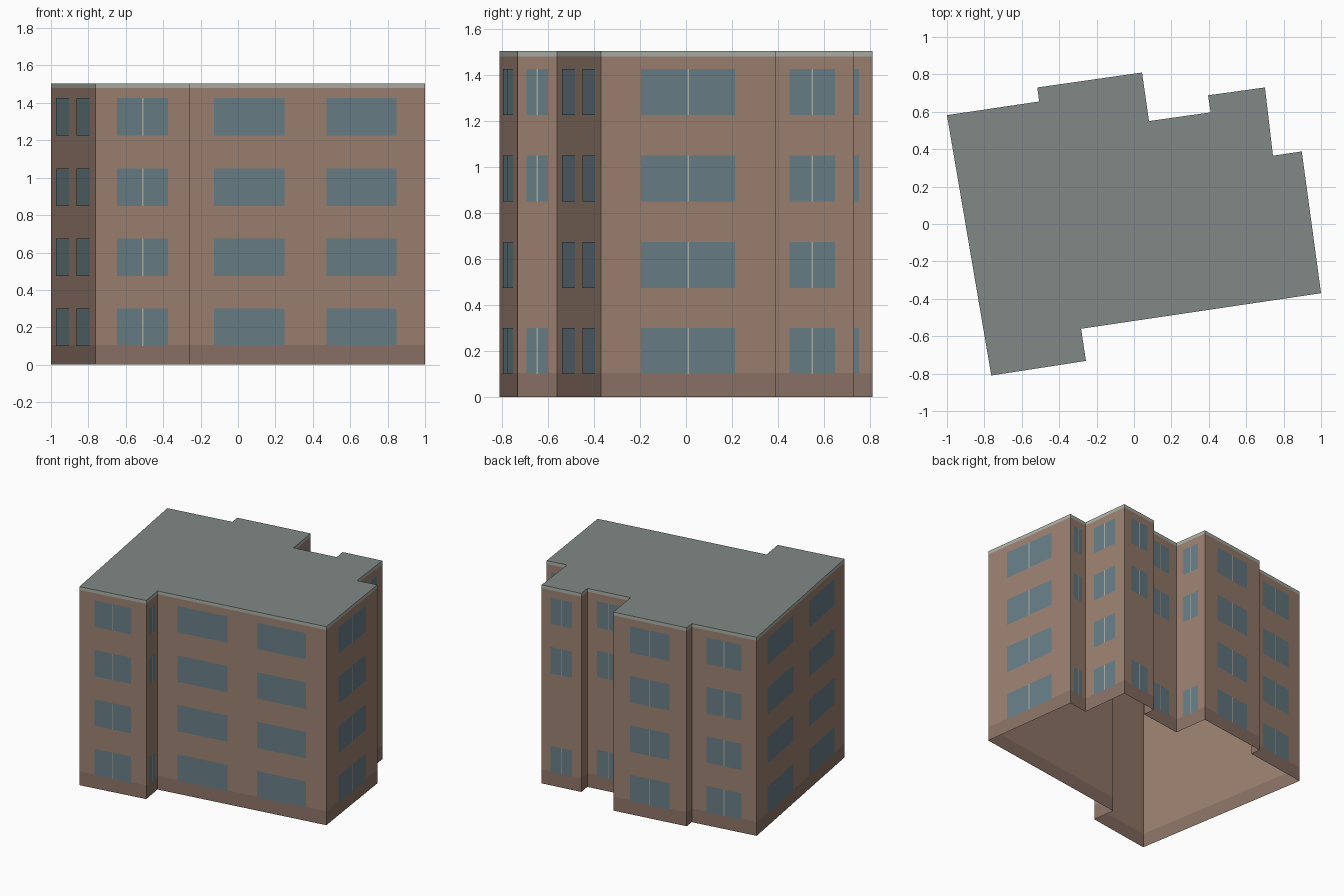
import bpy
from mathutils import Vector

if "Cube" in bpy.data.objects:
    bpy.data.objects.remove(bpy.data.objects["Cube"])

HEIGHT, PLINTH, TRIM = 1.505, 0.105, 1.48
LEVELS = [0.10, 0.475, 0.85, 1.225]
WIN_H = 0.2

# Footprint, counter-clockwise from the front left corner
PLAN = [Vector(p) for p in [
    (-0.763, -0.81), (-0.257, -0.732), (-0.283, -0.56), (1.0, -0.37),
    (0.897, 0.388), (0.743, 0.365), (0.70, 0.73), (0.396, 0.688),
    (0.41, 0.597), (0.08, 0.55), (0.043, 0.81), (-0.517, 0.73),
    (-0.507, 0.655), (-1.0, 0.582)]]
EDGES = [(PLAN[i], PLAN[(i + 1) % len(PLAN)]) for i in range(len(PLAN))]


def material(name, rgb):
    m = bpy.data.materials.new(name)
    m.diffuse_color = (*rgb, 1)
    m.use_nodes = True
    m.node_tree.nodes["Principled BSDF"].inputs["Base Color"].default_value = m.diffuse_color
    return m


def build(name, polys, mat):
    verts, faces = [], []
    for poly in polys:
        faces.append(range(len(verts), len(verts) + len(poly)))
        verts += poly
    mesh = bpy.data.meshes.new(name)
    mesh.from_pydata(verts, [], [list(f) for f in faces])
    mesh.materials.append(mat)
    ob = bpy.data.objects.new(name, mesh)
    bpy.context.collection.objects.link(ob)
    return ob


def panel(a, b, f0, f1, z0, z1, out=0.0):
    """Upright rectangle on wall a-b between two fractions of its length."""
    d = (b - a).normalized()
    shift = Vector((d.y, -d.x)) * out
    p, q = a.lerp(b, f0) + shift, a.lerp(b, f1) + shift
    return [(p.x, p.y, z0), (q.x, q.y, z0), (q.x, q.y, z1), (p.x, p.y, z1)]


def band(z0, z1):
    return [panel(a, b, 0, 1, z0, z1) for a, b in EDGES]


# Wall shell in three bands, open underneath, and the flat roof
build("plinth", band(0, PLINTH), material("plinth_brown", (0.26, 0.17, 0.135)))
build("walls", band(PLINTH, TRIM), material("wall_brown", (0.33, 0.22, 0.165)))
build("roof_trim", band(TRIM, HEIGHT), material("trim_grey", (0.41, 0.43, 0.38)))
build("roof", [[(p.x, p.y, HEIGHT) for p in PLAN]],
      material("roof_grey", (0.22, 0.25, 0.24)))

# Windows: long walls get two plain ones, others one with a central mullion
panes, mullions = [], []
for a, b in EDGES:
    length = (b - a).length
    if length < 0.12:
        continue
    for level, z in enumerate(LEVELS):
        if length < 0.345 and level == 1:   # short walls are blank here
            continue
        if length > 1:
            for f0, f1 in ((0.12, 0.415), (0.59, 0.88)):
                panes.append(panel(a, b, f0, f1, z, z + WIN_H, 0.002))
        else:
            panes.append(panel(a, b, 0.23, 0.77, z, z + WIN_H, 0.002))
            h = 0.003 / length
            mullions.append(panel(a, b, 0.5 - h, 0.5 + h, z, z + WIN_H, 0.003))
build("window_panes", panes, material("glass_blue", (0.14, 0.21, 0.24)))
build("window_mullions", mullions, material("mullion_grey", (0.41, 0.43, 0.38)))
